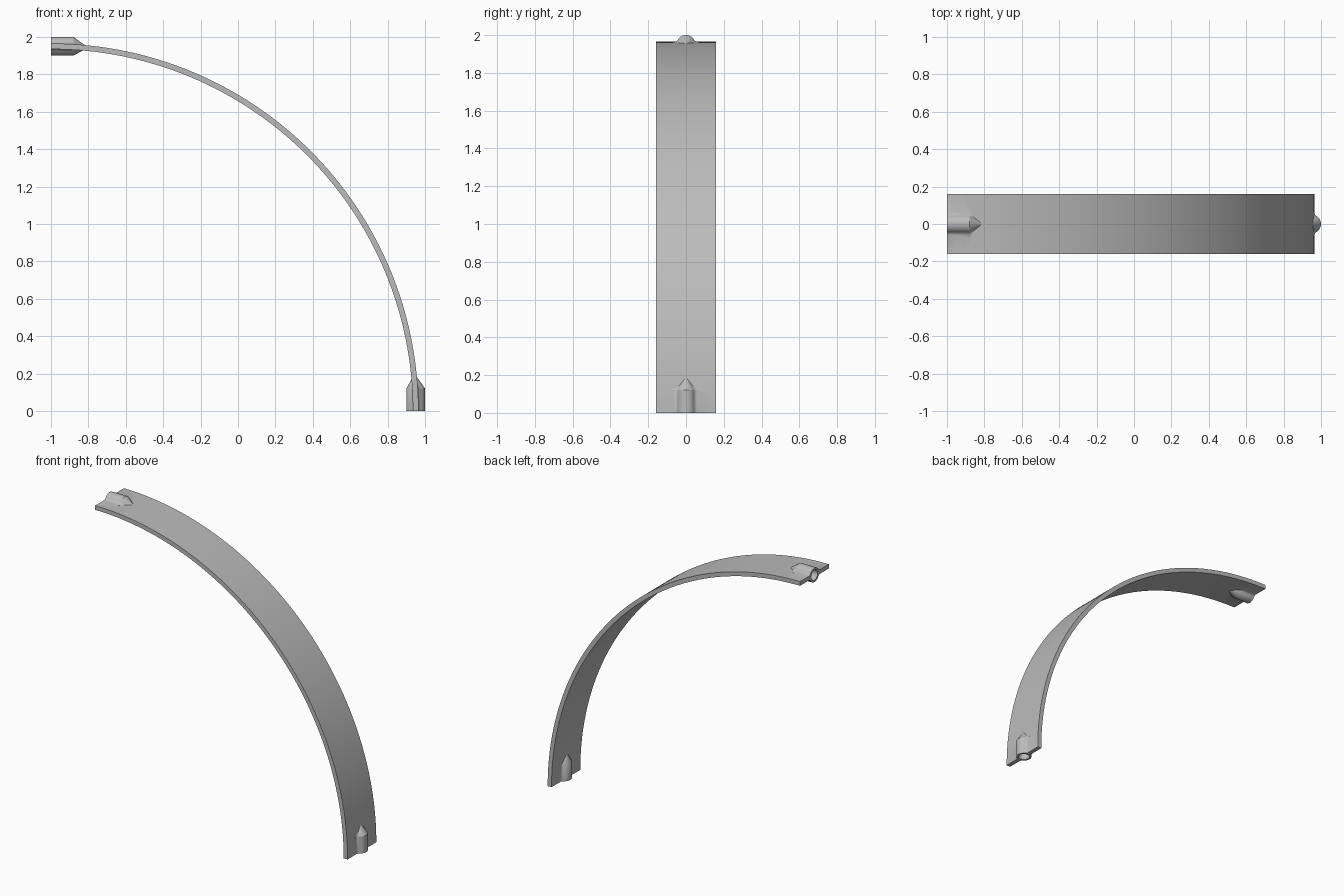
import bpy
import bmesh
from math import sin, cos, pi, radians

cube = bpy.data.objects.get("Cube")
if cube:
    bpy.data.objects.remove(cube, do_unlink=True)

grey = bpy.data.materials.new("plain_grey")
grey.use_nodes = True
colour = (0.5, 0.5, 0.5, 1)
grey.diffuse_color = colour
grey.node_tree.nodes["Principled BSDF"].inputs["Base Color"].default_value = colour

RADIUS, HALF_WIDTH, HALF_THICK = 1.95, 0.16, 0.015
ARC_STEPS = 64


def loft(name, rings):
    """Closed solid skinned over rings; a one-point ring makes a tip."""
    bm = bmesh.new()
    loops = [[bm.verts.new(p) for p in ring] for ring in rings]
    for a, b in zip(loops, loops[1:]):
        n = len(a)
        for i in range(n):
            j = (i + 1) % n
            bm.faces.new((a[i], a[j], b[0]) if len(b) == 1
                         else (a[i], a[j], b[j], b[i]))
    for end in (loops[0], loops[-1]):
        if len(end) > 2:
            bm.faces.new(end)
    bmesh.ops.recalc_face_normals(bm, faces=bm.faces[:])
    mesh = bpy.data.meshes.new(name)
    bm.to_mesh(mesh)
    bm.free()
    mesh.materials.append(grey)
    obj = bpy.data.objects.new(name, mesh)
    bpy.context.collection.objects.link(obj)
    return obj


# Quarter-circle strip with a rectangular section
corners = [(-1, -1), (1, -1), (1, 1), (-1, 1)]
rings = []
for k in range(ARC_STEPS + 1):
    t = pi / 2 * k / ARC_STEPS
    rings.append([((RADIUS + s * HALF_THICK) * cos(t) - 1, w * HALF_WIDTH,
                   (RADIUS + s * HALF_THICK) * sin(t)) for w, s in corners])
strip = loft("curved_strip", rings)

# Socket section: round crown flaring into the strip
crown = [(0.05 * sin(radians(a)), 0.05 * cos(radians(a))) for a in range(0, 61, 10)]
right = crown + [(0.049, 0.019), (0.057, 0.015), (0.07, 0.012)]
right += [(y, -r) for y, r in reversed(right)]
section = right + [(-y, r) for y, r in reversed(right[1:-1])]
bore_section = [(0.036 * sin(2 * pi * i / 32), 0.036 * cos(2 * pi * i / 32))
                for i in range(32)]


def end_part(name, outline, start, shoulder, tip, at_top):
    """Straight prism along the strip end, closed by a point."""
    def place(along, y, r):
        r += RADIUS
        return (along - 1, y, r) if at_top else (r - 1, y, along)
    return loft(name, [[place(start, y, r) for y, r in outline],
                       [place(shoulder, y, r) for y, r in outline],
                       [place(tip, 0, -0.006)]])


def combine(target, tool, operation):
    tool.hide_render = True
    mod = target.modifiers.new(tool.name, 'BOOLEAN')
    mod.operation, mod.solver, mod.object = operation, 'EXACT', tool
    bpy.context.view_layer.objects.active = target
    bpy.ops.object.modifier_apply(modifier=mod.name)
    bpy.data.objects.remove(tool, do_unlink=True)


# Pointed socket with an open bore at each end
for at_top in (True, False):
    combine(strip, end_part("socket", section, 0, 0.12, 0.2, at_top), 'UNION')
    combine(strip, end_part("bore", bore_section, -0.05, 0.12, 0.17, at_top),
            'DIFFERENCE')

bpy.ops.object.select_all(action='DESELECT')
strip.select_set(True)
bpy.context.view_layer.objects.active = strip
bpy.ops.object.shade_smooth_by_angle(angle=radians(30))
